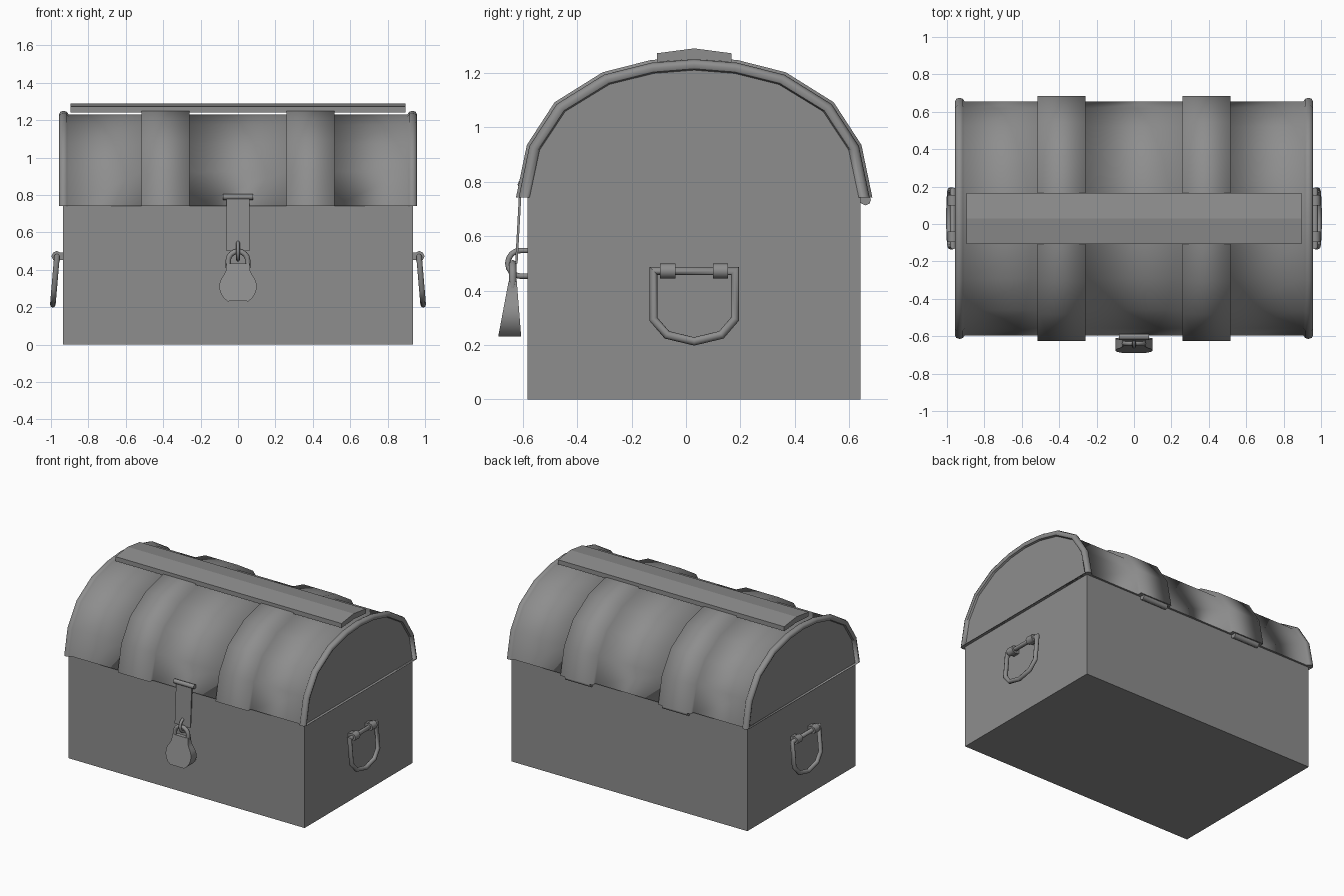
import bpy, bmesh, math
from mathutils import Vector

cube = bpy.data.objects.get("Cube")
if cube:
    bpy.data.objects.remove(cube)

CY = 0.03  # depth of the chest's centre line

gray = bpy.data.materials.new("plain gray")
gray.use_nodes = True
color = (0.27, 0.27, 0.27, 1)
gray.diffuse_color = color
gray.node_tree.nodes["Principled BSDF"].inputs["Base Color"].default_value = color


def finish(name, bm, smooth=None):
    bmesh.ops.recalc_face_normals(bm, faces=bm.faces)
    mesh = bpy.data.meshes.new(name)
    bm.to_mesh(mesh)
    bm.free()
    mesh.materials.append(gray)
    obj = bpy.data.objects.new(name, mesh)
    bpy.context.collection.objects.link(obj)
    if smooth:
        bpy.ops.object.select_all(action='DESELECT')
        obj.select_set(True)
        bpy.context.view_layer.objects.active = obj
        bpy.ops.object.shade_smooth_by_angle(angle=math.radians(smooth))
    return obj


def loft(name, rings, smooth=None):
    """Skin a list of closed rings and cap both ends."""
    bm = bmesh.new()
    loops = [[bm.verts.new(p) for p in ring] for ring in rings]
    n = len(loops[0])
    for a, b in zip(loops, loops[1:]):
        for i in range(n):
            j = (i + 1) % n
            bm.faces.new((a[i], a[j], b[j], b[i]))
    bm.faces.new(loops[0])
    bm.faces.new(loops[-1])
    return finish(name, bm, smooth)


def tube(name, path, radius, closed=False, sides=8):
    """Round bar swept along a flat path, with mitred corners."""
    pts = [Vector(p) for p in path]
    n = len(pts)
    normal = Vector((0, 0, 0))
    for i in range(1, n - 1):
        normal += (pts[i] - pts[0]).cross(pts[i + 1] - pts[0])
    if normal.length < 1e-6:
        normal = (pts[-1] - pts[0]).orthogonal()
    normal.normalize()
    rings = []
    for i, p in enumerate(pts):
        before = pts[i - 1] if i or closed else None
        after = pts[(i + 1) % n] if i < n - 1 or closed else None
        d1 = (p - before).normalized() if before else (after - p).normalized()
        d2 = (after - p).normalized() if after else d1
        t = (d1 + d2).normalized()
        side = t.cross(normal) / max(0.5, t.dot(d1))
        rings.append([p + radius * (math.cos(a) * side + math.sin(a) * normal)
                      for a in (math.tau * k / sides for k in range(sides))])
    if closed:
        rings.append(rings[0])
    return loft(name, rings, 50)


def box(name, x0, x1, y0, y1, z0, z1):
    return loft(name, [[(x, y0, z0), (x, y1, z0), (x, y1, z1), (x, y0, z1)] for x in (x0, x1)])


# Chest body
box("chest_body", -0.935, 0.935, -0.582, 0.641, 0, 0.745)

# Domed lid with raised straps and rolled end rims, skinned along x
BASE = 0.742
half = [(0.655, 0), (0.615, 0.193), (0.513, 0.35), (0.337, 0.46), (0.16, 0.505)]
arch = [(-y, z) for y, z in half] + [(0, 0.518)] + half[::-1]


def section(x, inset):
    ky, kz = 1 - inset / 0.655, 1 - inset / 0.518
    return [(x, CY + y * ky, BASE + z * kz) for y, z in arch]


side = [(0.26, 0.03), (0.26, 0), (0.515, 0), (0.515, 0.03), (0.905, 0.03),
        (0.915, 0.016), (0.932, 0.01), (0.95, 0.016), (0.957, 0.03), (0.95, 0.045), (0.937, 0.05)]
stations = [(-x, d) for x, d in side[::-1]] + side
lid = loft("domed_lid", [section(x, d) for x, d in stations])
for face in lid.data.polygons:
    face.use_smooth = len(face.vertices) == 4 and face.normal.z > -0.5

# Bent plank along the ridge
ridge = [(-0.137, 1.24), (-0.137, 1.272), (0, 1.29), (0.137, 1.272), (0.137, 1.24), (0, 1.25)]
loft("ridge_plank", [[(x, CY + y, z) for y, z in ridge] for x in (-0.895, 0.895)])

# Carrying handles on both ends
drop = [(-0.15, 0.472), (-0.15, 0.295), (-0.1, 0.237), (0, 0.213),
        (0.1, 0.237), (0.15, 0.295), (0.15, 0.472)]
for s, label in ((1, "left"), (-1, "right")):
    ring = [(s * (0.968 + 0.085 * (0.472 - z)), CY + y, z) for y, z in drop]
    tube(label + "_handle", ring, 0.015, closed=True)
    for k in (-1, 1):
        y = CY + k * 0.097
        tube(label + "_handle_knob", [(s * 0.969, y - 0.028, 0.472), (s * 0.969, y + 0.028, 0.472)], 0.028)
        box(label + "_handle_mount", *sorted((s * 0.93, s * 0.965)), y - 0.024, y + 0.024, 0.452, 0.492)

# Hinges at the back, under the straps
for x in (-0.385, 0.385):
    tube("back_hinge", [(x - 0.1, 0.66, 0.733), (x + 0.1, 0.66, 0.733)], 0.02)
    box("back_hinge_leaf", x - 0.1, x + 0.1, 0.635, 0.66, 0.722, 0.744)

# Hasp with its hinge pin and staple
tube("hasp_pin", [(-0.08, -0.603, 0.79), (0.08, -0.603, 0.79)], 0.016)
loft("hasp_plate", [[(x, -0.603, 0.79), (x, -0.612, 0.79), (x, -0.628, 0.5), (x, -0.619, 0.5)]
                    for x in (-0.062, 0.062)])
arc = [math.pi * k / 8 for k in range(9)]
staple = [(0, -0.61 - 0.045 * math.sin(a), 0.5 + 0.047 * math.cos(a)) for a in arc]
tube("hasp_staple", [(0, -0.575, 0.547)] + staple + [(0, -0.575, 0.453)], 0.01)

# Padlock: shackle and a rounded body that thickens towards the bottom
bow = [(0.052 * math.cos(a), -0.637, 0.45 + 0.048 * math.sin(a)) for a in arc]
tube("padlock_shackle", [(0.052, -0.637, 0.41)] + bow + [(-0.052, -0.637, 0.41)], 0.014)

outline = [(0.062, 0.434), (0.065, 0.395)]
for deg in range(40, -60, -16):
    a = math.radians(deg)
    outline.append((0.1 * math.cos(a), 0.31 + 0.095 * math.sin(a)))
outline.append((0.03, 0.232))
outline += [(-x, z) for x, z in outline[::-1]]


def lock_face(top_y, bottom_y):
    return [(x, bottom_y + (top_y - bottom_y) * (z - 0.232) / 0.202, z) for x, z in outline]


loft("padlock_body", [lock_face(-0.652, -0.69), lock_face(-0.622, -0.606)], 40)
